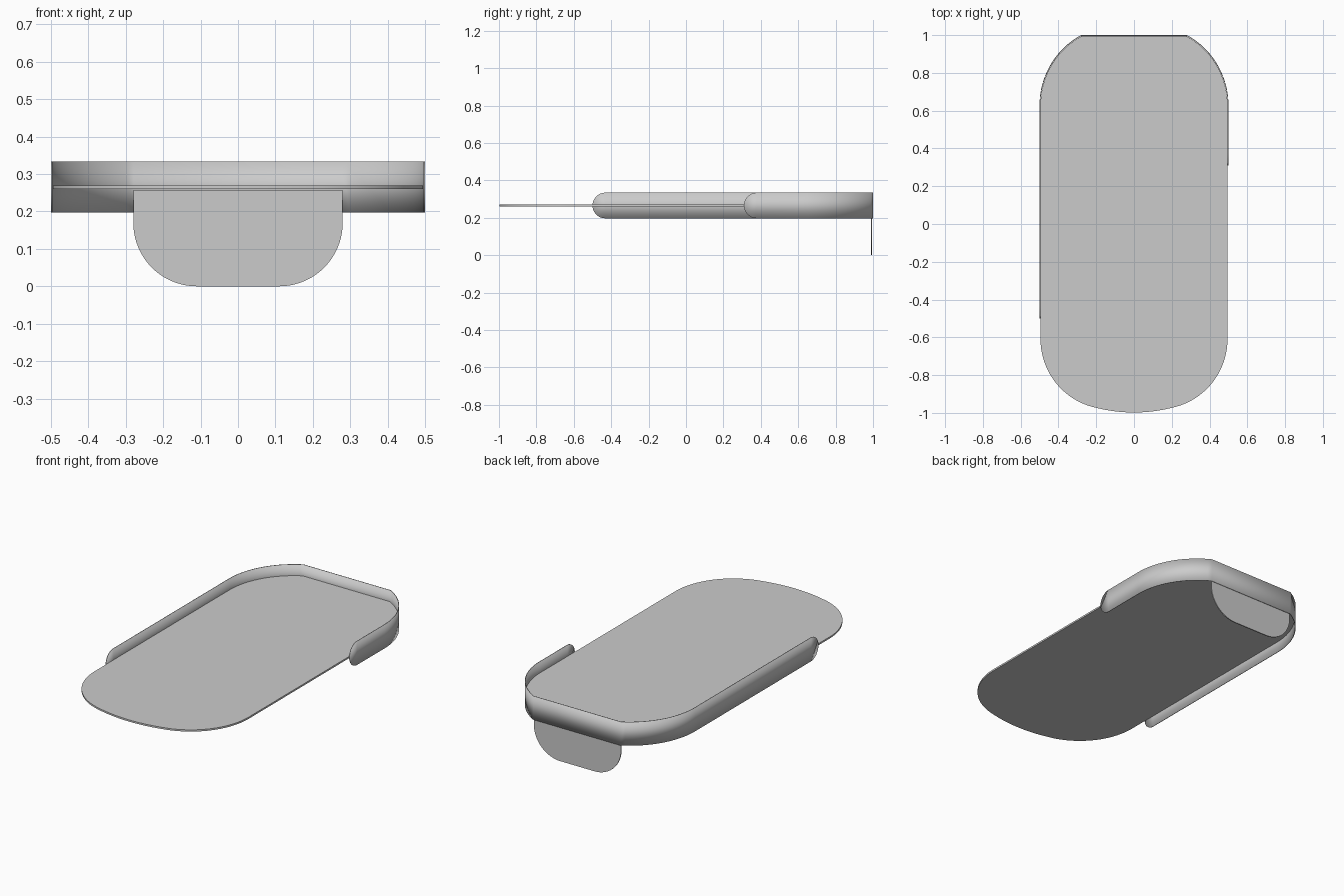
import bpy, bmesh
from math import sin, cos, pi, atan2, sqrt

if "Cube" in bpy.data.objects:
    bpy.data.objects.remove(bpy.data.objects["Cube"])


def arc(cx, cy, r, a0, a1, n=20):
    return [(cx + r * cos(a0 + (a1 - a0) * i / n), cy + r * sin(a0 + (a1 - a0) * i / n))
            for i in range(n + 1)]


def finish(name, bm):
    bmesh.ops.recalc_face_normals(bm, faces=bm.faces[:])
    me = bpy.data.meshes.new(name)
    bm.to_mesh(me)
    bm.free()
    ob = bpy.data.objects.new(name, me)
    bpy.context.collection.objects.link(ob)
    bpy.ops.object.select_all(action='DESELECT')
    ob.select_set(True)
    bpy.context.view_layer.objects.active = ob
    bpy.ops.object.shade_smooth_by_angle(angle=0.4)
    return ob


def prism(name, pts, depth):
    # extrude a closed 3D outline into a thin slab
    bm = bmesh.new()
    face = bm.faces.new([bm.verts.new(p) for p in pts])
    new = bmesh.ops.extrude_face_region(bm, geom=[face])['geom']
    bmesh.ops.translate(bm, vec=depth, verts=[v for v in new if isinstance(v, bmesh.types.BMVert)])
    return finish(name, bm)


def back_corner(half, back):
    # arc from the straight side (half, 0.63) to the flat back edge (0.28, back)
    d, h = half - 0.28, back - 0.63
    r = (d * d + h * h) / (2 * d)
    return arc(half - r, 0.63, r, 0, atan2(h, r - d))


# flat tray plate
front = [(0.2 * i / 10, -0.998 + 0.025 * (i / 10) ** 2) for i in range(11)]
d, h = 0.295, 0.363
r = (d * d + h * h) / (2 * d)
corner = arc(0.495 - r, -0.61, r, -atan2(h, r - d), 0)
right = front + corner[1:] + back_corner(0.495, 0.993)
outline = right + [(-x, y) for x, y in reversed(right) if x > 1e-6]
prism("tray_plate", [(x, y, 0.26) for x, y in outline], (0, 0, 0.01))

# thin rim wrapped around the back, short on the right and long on the left
R, MID = 0.0685, 0.2655


def rounded_end(y0):
    # (y, half height) pairs making a semicircular end
    return [(y0 + R * (1 - cos(t)), R * sin(t)) for t in [pi / 2 * i / 12 for i in range(13)]]


X = 0.498
curve = back_corner(X, 0.998)
cols = [(X, y, k) for y, k in rounded_end(0.31)]
cols += [(x, y, R) for x, y in curve]
cols += [(-x, y, R) for x, y in reversed(curve)]
cols += [(-X, y, k) for y, k in reversed(rounded_end(-0.5))]
bm = bmesh.new()
rows = [(bm.verts.new((x, y, MID - k)), bm.verts.new((x, y, MID + k))) for x, y, k in cols]
for (a, b), (c, e) in zip(rows, rows[1:]):
    bm.faces.new((a, c, e, b))
bmesh.ops.remove_doubles(bm, verts=bm.verts[:], dist=1e-5)
rim = finish("rim", bm)
sol = rim.modifiers.new("thickness", 'SOLIDIFY')
sol.thickness = 0.004
sol.offset = 0

# rounded tab hanging below the back edge
TR = 0.17
half = arc(0.28 - TR, TR, TR, -pi / 2, 0) + [(0.28, 0.257)]
tab = half + [(-x, z) for x, z in reversed(half)]
prism("back_tab", [(x, 0.989, z) for x, z in tab], (0, 0.006, 0))
